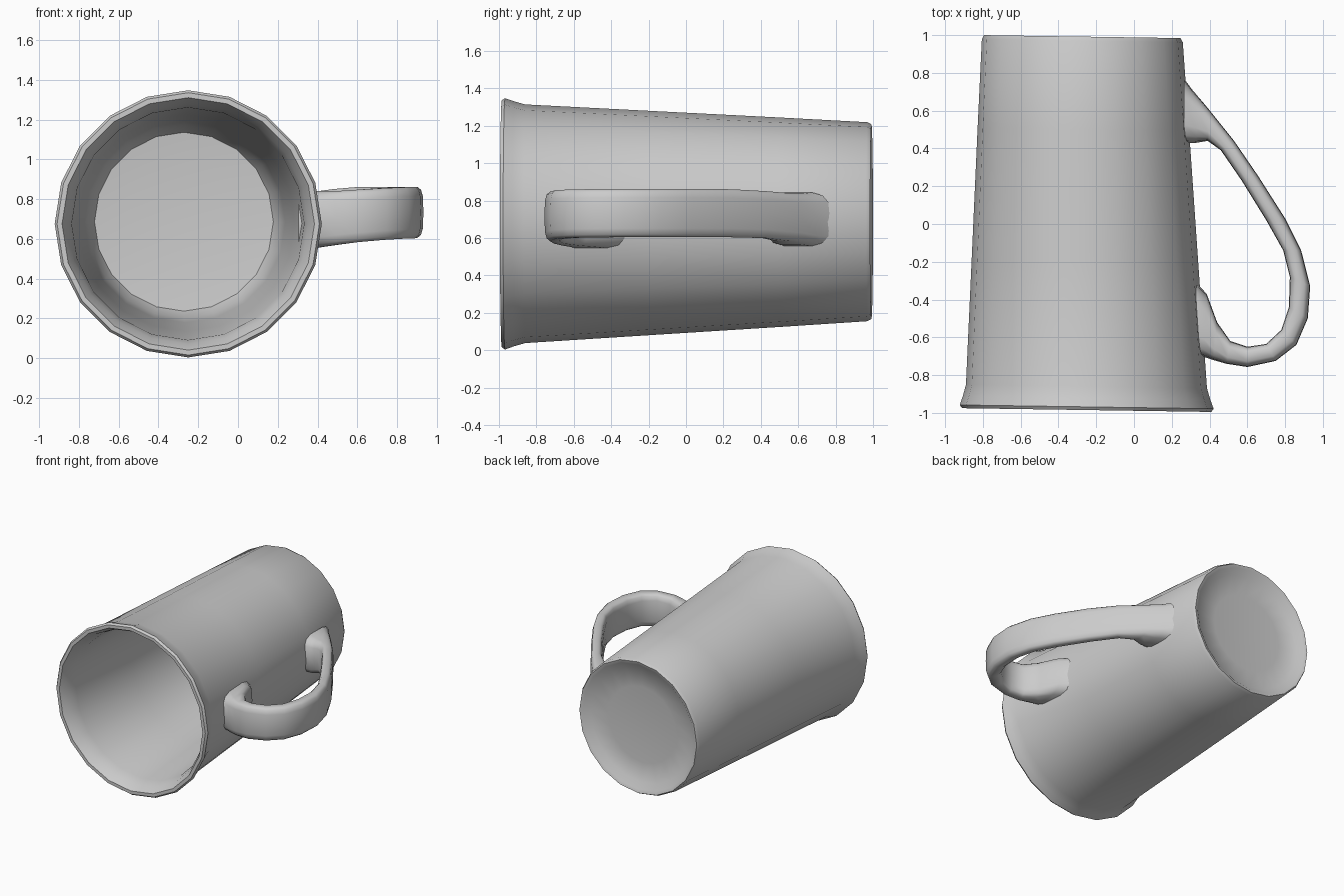
import bpy, bmesh, math
from mathutils import Vector

if "Cube" in bpy.data.objects:
    bpy.data.objects.remove(bpy.data.objects["Cube"])


def loft(name, rings, cap_ends, angle=50):
    """Skin a list of equally sized point rings; one-point rings become poles."""
    bm = bmesh.new()
    rows = [[bm.verts.new(p) for p in ring] for ring in rings]
    for a, b in zip(rows, rows[1:]):
        n = max(len(a), len(b))
        for i in range(n):
            j = (i + 1) % n
            if len(a) == 1:
                bm.faces.new((a[0], b[j], b[i]))
            elif len(b) == 1:
                bm.faces.new((a[i], a[j], b[0]))
            else:
                bm.faces.new((a[i], a[j], b[j], b[i]))
    if cap_ends:
        bm.faces.new(rows[0])
        bm.faces.new(rows[-1])
    bmesh.ops.recalc_face_normals(bm, faces=bm.faces)
    mesh = bpy.data.meshes.new(name)
    bm.to_mesh(mesh)
    bm.free()
    obj = bpy.data.objects.new(name, mesh)
    bpy.context.collection.objects.link(obj)
    bpy.ops.object.select_all(action='DESELECT')
    bpy.context.view_layer.objects.active = obj
    obj.select_set(True)
    bpy.ops.object.shade_smooth_by_angle(angle=math.radians(angle))
    return obj


# Cup: (radius, y) from recessed base, over the outside and rim, to inner floor
SIDES = 20
profile = [(0, 0.93), (0.30, 0.935), (0.45, 0.95), (0.495, 0.985), (0.52, 0.992),
           (0.532, 0.97), (0.56, 0.50), (0.60, -0.20), (0.638, -0.86),
           (0.655, -0.92), (0.672, -0.968), (0.66, -0.985), (0.635, -0.985),
           (0.605, -0.93), (0.585, -0.85), (0.545, -0.20), (0.505, 0.45),
           (0.485, 0.77), (0.45, 0.84), (0.30, 0.855), (0, 0.86)]


def cup_ring(r, y):
    cx, cz = -0.262 + 0.012 * -y, 0.681 + 0.006 * y
    if r == 0:
        return [(cx, y, cz)]
    ring = []
    for i in range(SIDES):
        t = 2 * math.pi * i / SIDES
        dx = r * math.cos(t)
        # The axis leans very slightly in plan
        ring.append((cx + dx, y - 0.015 * dx, cz + r * math.sin(t)))
    return ring


loft("cup", [cup_ring(r, y) for r, y in profile], False)

# Handle: (outer x, outer y, inner x, inner y, centre z, half width)
stations = [(0.265, 0.77, 0.265, 0.43, 0.70, 0.145),
            (0.305, 0.715, 0.33, 0.43, 0.70, 0.14),
            (0.39, 0.615, 0.39, 0.44, 0.71, 0.13),
            (0.53, 0.44, 0.46, 0.39, 0.725, 0.127),
            (0.66, 0.25, 0.57, 0.23, 0.732, 0.13),
            (0.80, 0.03, 0.70, 0.02, 0.733, 0.13),
            (0.885, -0.14, 0.79, -0.14, 0.733, 0.13),
            (0.933, -0.33, 0.825, -0.28, 0.733, 0.13),
            (0.92, -0.50, 0.82, -0.44, 0.732, 0.131),
            (0.86, -0.64, 0.78, -0.56, 0.73, 0.131),
            (0.75, -0.725, 0.70, -0.635, 0.725, 0.132),
            (0.60, -0.757, 0.60, -0.65, 0.715, 0.134),
            (0.49, -0.74, 0.51, -0.62, 0.705, 0.137),
            (0.42, -0.72, 0.44, -0.52, 0.70, 0.142),
            (0.36, -0.70, 0.385, -0.37, 0.695, 0.147),
            (0.305, -0.70, 0.305, -0.285, 0.69, 0.15)]


def handle_ring(ox, oy, ix, iy, z, half, n=14, power=0.55):
    # Rounded-rectangle section spanning the outer and inner edges
    outer, inner = Vector((ox, oy, z)), Vector((ix, iy, z))
    mid, arm = (outer + inner) / 2, (outer - inner) / 2
    ring = []
    for i in range(n):
        t = 2 * math.pi * i / n
        c, s = math.cos(t), math.sin(t)
        u = math.copysign(abs(c) ** power, c)
        v = math.copysign(abs(s) ** power, s)
        ring.append(mid + arm * u + Vector((0, 0, half * v)))
    return ring


loft("handle", [handle_ring(*s) for s in stations], True, 60)
